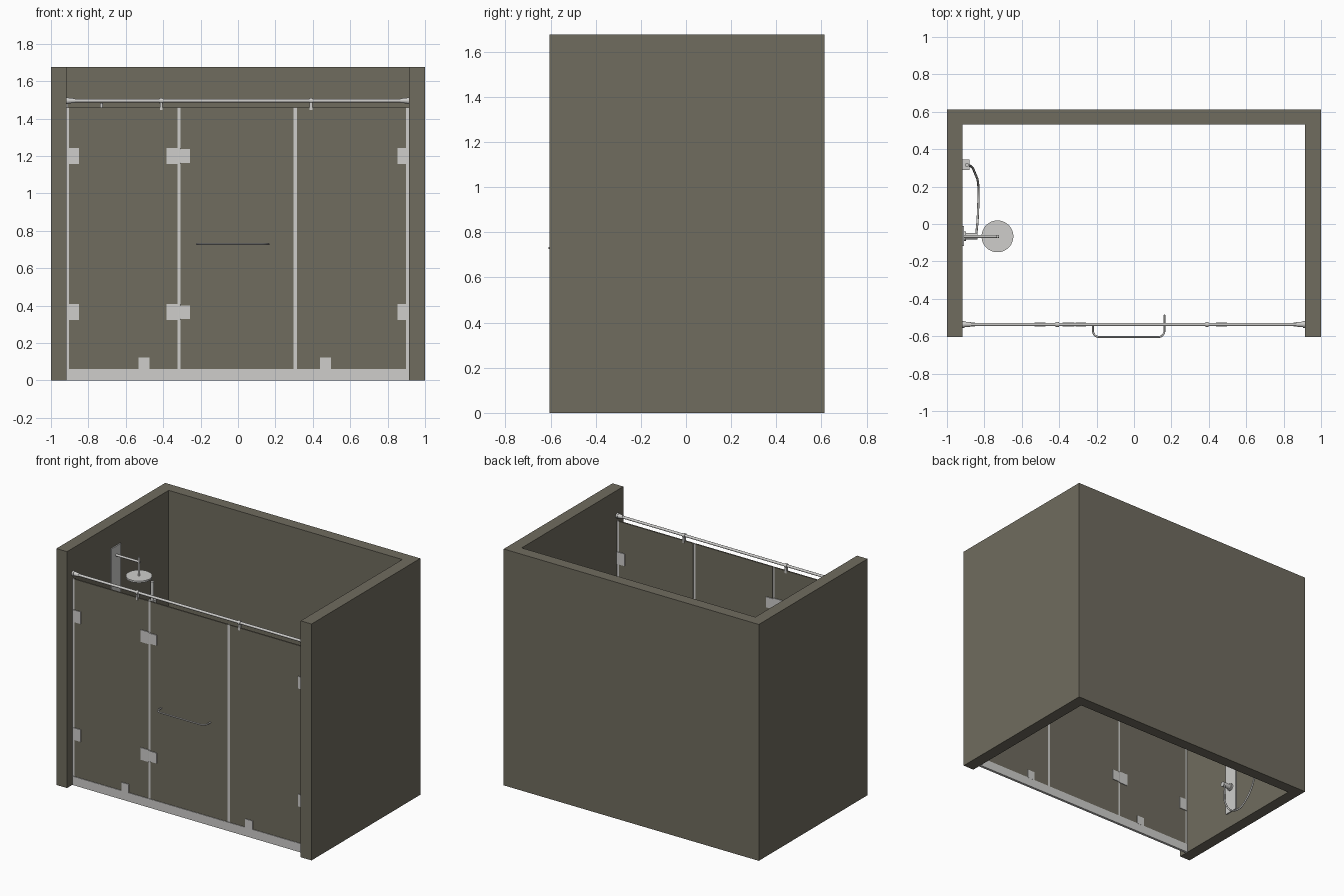
import bpy, bmesh, math
from mathutils import Vector

if "Cube" in bpy.data.objects:
    bpy.data.objects.remove(bpy.data.objects["Cube"])


def material(name, rgb):
    m = bpy.data.materials.new(name)
    m.diffuse_color = (*rgb, 1)
    m.use_nodes = True
    m.node_tree.nodes["Principled BSDF"].inputs["Base Color"].default_value = m.diffuse_color
    return m


STONE = material("dark_taupe", (0.162, 0.150, 0.114))
METAL = material("pale_metal", (0.62, 0.615, 0.60))
GY = -0.537          # plane of the glass front


def finish(name, bm, mat):
    me = bpy.data.meshes.new(name)
    bm.to_mesh(me)
    bm.free()
    ob = bpy.data.objects.new(name, me)
    bpy.context.collection.objects.link(ob)
    me.materials.append(mat)
    return ob


def smooth(ob):
    bpy.ops.object.select_all(action='DESELECT')
    ob.select_set(True)
    bpy.context.view_layer.objects.active = ob
    bpy.ops.object.shade_smooth_by_angle(angle=math.radians(40))


def box(name, x, y, z, mat=METAL):
    """Box from (min, max) pairs."""
    bm = bmesh.new()
    bmesh.ops.create_cube(bm, size=1)
    for v in bm.verts:
        v.co = [(a + b) / 2 + c * (b - a) for (a, b), c in zip((x, y, z), v.co)]
    return finish(name, bm, mat)


def rod(name, a, b, r, r2=None, sides=24):
    """Cylinder or cone from point a to point b."""
    a, b = Vector(a), Vector(b)
    bm = bmesh.new()
    bmesh.ops.create_cone(bm, cap_ends=True, segments=sides, radius1=r,
                          radius2=r if r2 is None else r2, depth=(b - a).length)
    rot = (b - a).to_track_quat('Z', 'Y')
    for v in bm.verts:
        v.co = rot @ v.co + (a + b) / 2
    ob = finish(name, bm, METAL)
    smooth(ob)
    return ob


def tube(name, points, r, auto=False):
    """Round tube along a path; auto gives a flowing curve."""
    cu = bpy.data.curves.new(name, 'CURVE')
    cu.dimensions = '3D'
    cu.bevel_depth, cu.bevel_resolution, cu.use_fill_caps = r, 3, True
    if auto:
        sp = cu.splines.new('BEZIER')
        sp.bezier_points.add(len(points) - 1)
        for p, co in zip(sp.bezier_points, points):
            p.co = co
            p.handle_left_type = p.handle_right_type = 'AUTO'
    else:
        sp = cu.splines.new('POLY')
        sp.points.add(len(points) - 1)
        for p, co in zip(sp.points, points):
            p.co = (*co, 1)
    ob = bpy.data.objects.new(name, cu)
    bpy.context.collection.objects.link(ob)
    cu.materials.append(METAL)
    bpy.ops.object.select_all(action='DESELECT')
    ob.select_set(True)
    bpy.context.view_layer.objects.active = ob
    bpy.ops.object.convert(target='MESH')
    smooth(bpy.context.view_layer.objects.active)


def u_path(u0, u1, depth, r=0.035):
    """U profile (u, d) with rounded corners, starting and ending at d = 0."""
    arc = [(r * math.cos(t * math.pi / 12), r * math.sin(t * math.pi / 12)) for t in range(7)]
    return ([(u0, 0)] + [(u0 + r - c, depth - r + s) for c, s in arc]
            + [(u1 - r + c, depth - r + s) for c, s in reversed(arc)] + [(u1, 0)])


# Three-sided wall, one U-shaped extrusion open at the front
outline = [(-1, -0.605), (-0.917, -0.605), (-0.917, 0.533), (0.915, 0.533),
           (0.915, -0.605), (1, -0.605), (1, 0.613), (-1, 0.613)]
bm = bmesh.new()
face = bm.faces.new([bm.verts.new((x, y, 0)) for x, y in outline])
top = bmesh.ops.extrude_face_region(bm, geom=[face])["geom"]
bmesh.ops.translate(bm, vec=(0, 0, 1.675), verts=[v for v in top if isinstance(v, bmesh.types.BMVert)])
bmesh.ops.recalc_face_normals(bm, faces=bm.faces)
finish("surround_walls", bm, STONE)

# Curb, glass panels and vertical seals
box("curb", (-0.917, 0.915), (GY - 0.009, GY + 0.009), (0, 0.062))
for i, (a, b) in enumerate([(-0.904, -0.323), (-0.307, 0.297), (0.316, 0.898)]):
    box(f"glass_panel_{i}", (a, b), (GY - 0.005, GY + 0.005), (0.062, 1.46), STONE)
for i, (a, b) in enumerate([(-0.917, -0.904), (-0.323, -0.307), (0.297, 0.316), (0.898, 0.915)]):
    box(f"seal_{i}", (a, b), (GY - 0.004, GY + 0.004), (0.062, 1.46))

# Hinges at two heights, on both walls and between panel and door
thick = (GY - 0.010, GY + 0.010)
for i, z in enumerate((0.365, 1.2)):
    box(f"left_wall_bracket_{i}", (-0.912, -0.85), thick, (z - 0.043, z + 0.043))
    box(f"right_wall_bracket_{i}", (0.852, 0.912), thick, (z - 0.043, z + 0.043))
    box(f"hinge_fixed_leaf_{i}", (-0.383, -0.318), thick, (z - 0.043, z + 0.043))
    box(f"hinge_door_leaf_{i}", (-0.312, -0.257), thick, (z - 0.037, z + 0.037))
    rod(f"hinge_pin_{i}", (-0.315, GY, z - 0.04), (-0.315, GY, z + 0.04), 0.009)

# Floor clips
for i, x in enumerate((-0.503, 0.468)):
    box(f"floor_clip_{i}", (x - 0.029, x + 0.029), thick, (0.06, 0.122))

# Header rod with wall flanges and glass holders
rod("header_rod", (-0.915, GY, 1.496), (0.913, GY, 1.496), 0.009)
for side, x, s in (("left", -0.917, 1), ("right", 0.915, -1)):
    rod(f"{side}_rod_flange", (x, GY, 1.496), (x + s * 0.012, GY, 1.496), 0.018)
    rod(f"{side}_rod_collar", (x + s * 0.012, GY, 1.496), (x + s * 0.045, GY, 1.496), 0.015, 0.012)
for i, x in enumerate((-0.41, 0.39)):
    rod(f"rod_clamp_{i}", (x - 0.009, GY, 1.496), (x + 0.009, GY, 1.496), 0.014)
    box(f"glass_holder_{i}", (x - 0.007, x + 0.007), thick, (1.445, 1.49))

# Towel bar outside, upright pull inside
tube("towel_bar", [(u, GY - d, 0.73) for u, d in u_path(-0.22, 0.163, 0.068)], 0.005)
tube("inner_pull", [(0.163, GY + d, u) for u, d in u_path(0.73, 0.90, 0.048, 0.025)], 0.005)

# Shower panel, arm and rain head on the left wall
SY = -0.066
box("shower_panel", (-0.917, -0.909), (-0.117, -0.012), (0.11, 1.51))
rod("shower_arm", (-0.912, SY, 1.448), (-0.722, SY, 1.448), 0.008)
rod("arm_drop", (-0.73, SY, 1.345), (-0.73, SY, 1.483), 0.008)
rod("rain_head", (-0.73, SY, 1.338), (-0.73, SY, 1.35), 0.085, sides=48)

# Valve with collar
rod("valve_collar", (-0.91, SY, 0.30), (-0.898, SY, 0.30), 0.026)
rod("valve_body", (-0.90, SY, 0.30), (-0.838, SY, 0.30), 0.018)

# Hand shower on its bracket, with a hanging hose
box("hand_shower_bracket", (-0.917, -0.88), (0.288, 0.345), (0.93, 0.985))
rod("hand_shower", (-0.893, 0.315, 0.90), (-0.893, 0.315, 1.12), 0.011)
tube("hose", [(-0.85, -0.055, 0.29), (-0.842, -0.04, 0.14), (-0.833, 0.09, 0.025), (-0.832, 0.2, 0.07),
              (-0.85, 0.27, 0.25), (-0.872, 0.308, 0.6), (-0.893, 0.315, 0.905)], 0.006, auto=True)
